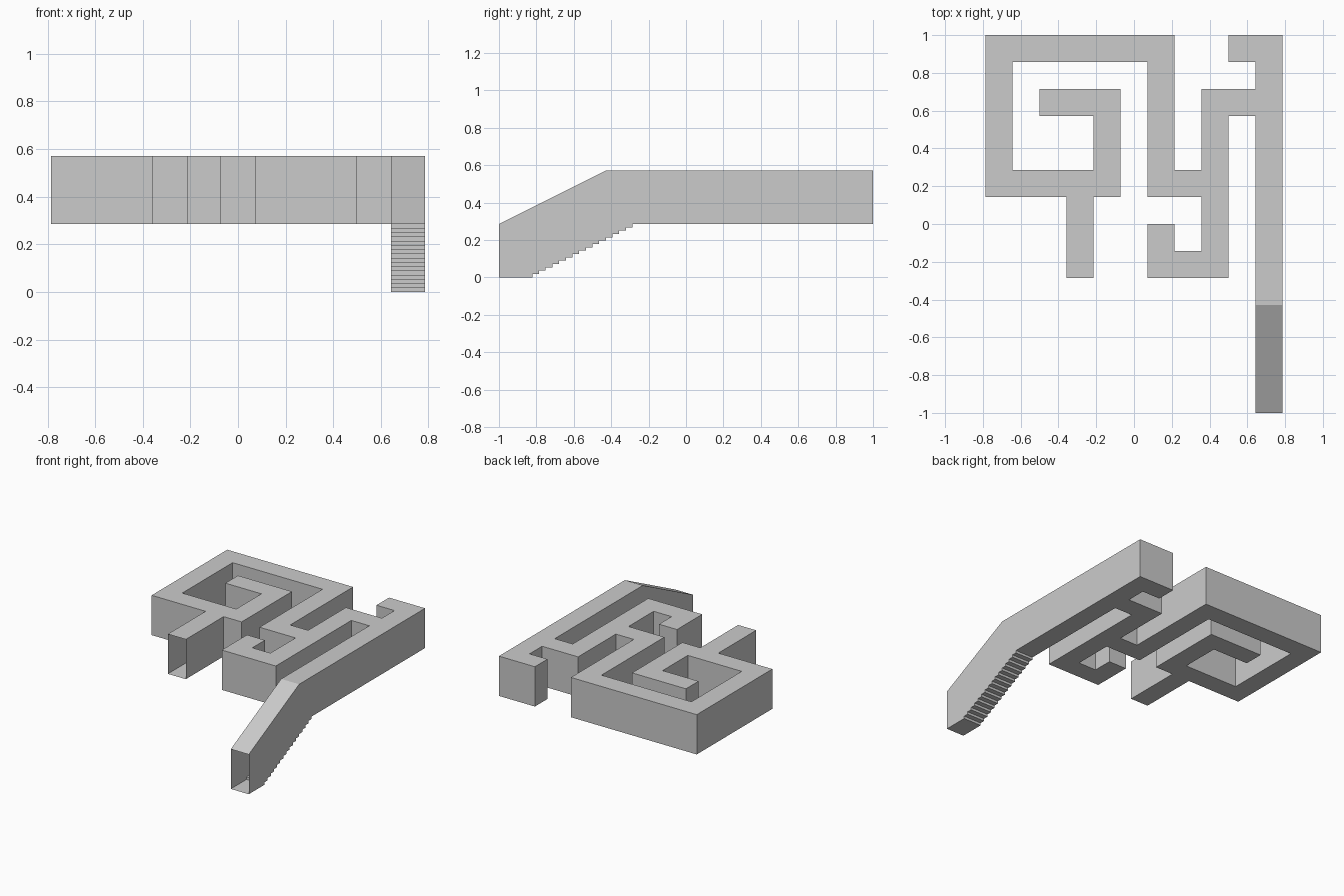
import bpy, bmesh, math

if "Cube" in bpy.data.objects:
    bpy.data.objects.remove(bpy.data.objects["Cube"])

U = 1 / 7                      # grid unit (corridor width)
X0, Y0 = -5.5 * U, -1.0        # lower-left corner of the grid
Z0, Z1 = 2 * U, 4 * U          # corridor floor and ceiling


def finish(bm, name, dissolve=True):
    bmesh.ops.remove_doubles(bm, verts=bm.verts, dist=1e-5)
    bmesh.ops.recalc_face_normals(bm, faces=bm.faces)
    if dissolve:
        bmesh.ops.dissolve_limit(bm, angle_limit=math.radians(1),
                                 verts=bm.verts, edges=bm.edges)
    me = bpy.data.meshes.new(name)
    bm.to_mesh(me)
    bm.free()
    ob = bpy.data.objects.new(name, me)
    bpy.context.collection.objects.link(ob)
    return ob


def face(bm, pts):
    return bm.faces.new([bm.verts.new(p) for p in pts])


def corridor(name, runs, openings):
    """Thin-walled passage over grid runs (i0, i1, j0, j1), inclusive."""
    cells = {(i, j) for a, b, c, d in runs
             for i in range(a, b + 1) for j in range(c, d + 1)}
    bm = bmesh.new()
    for i, j in sorted(cells):
        x, y = X0 + i * U, Y0 + j * U
        c = [(x, y), (x + U, y), (x + U, y + U), (x, y + U)]
        face(bm, [(*p, Z1) for p in c])
        face(bm, [(*p, Z0) for p in reversed(c)])
        for k, (di, dj) in enumerate([(0, -1), (1, 0), (0, 1), (-1, 0)]):
            n = (i + di, j + dj)
            if n in cells or n in openings:
                continue
            p, q = c[k], c[(k + 1) % 4]
            face(bm, [(*p, Z0), (*q, Z0), (*q, Z1), (*p, Z1)])
    return finish(bm, name)


# West maze, winding into the middle and the right-hand passage
corridor("maze_corridor", [
    (0, 6, 13, 13), (0, 0, 8, 13), (0, 4, 8, 8), (4, 4, 8, 11),
    (2, 4, 11, 11), (3, 3, 5, 7),
    (6, 6, 8, 13), (6, 8, 8, 8), (8, 8, 5, 11), (6, 8, 5, 5), (6, 6, 5, 6),
    (8, 10, 11, 11), (10, 10, 5, 13), (9, 9, 13, 13),
], openings={(3, 4), (10, 4)})

# Stairwell: stepped floor, sloped ceiling, open at both ends
N = 16
run, rise = U / 4, Z0 / N
floor = [(-1.0, 0.0)]
for k in range(N):
    y = -Z0 - (N - 1 - k) * run
    floor += [(y, k * rise), (y, (k + 1) * rise)]
ceiling = [(-1.0, Z0), (-3 * U, Z1), (-Z0, Z1)]
xl, xr = X0 + 10 * U, X0 + 11 * U

bm = bmesh.new()
for x in (xl, xr):
    face(bm, [(x, y, z) for y, z in floor + ceiling[::-1]])
for line in (floor, ceiling):
    for (ya, za), (yb, zb) in zip(line, line[1:]):
        face(bm, [(xl, ya, za), (xr, ya, za), (xr, yb, zb), (xl, yb, zb)])
finish(bm, "stairwell", dissolve=False)
